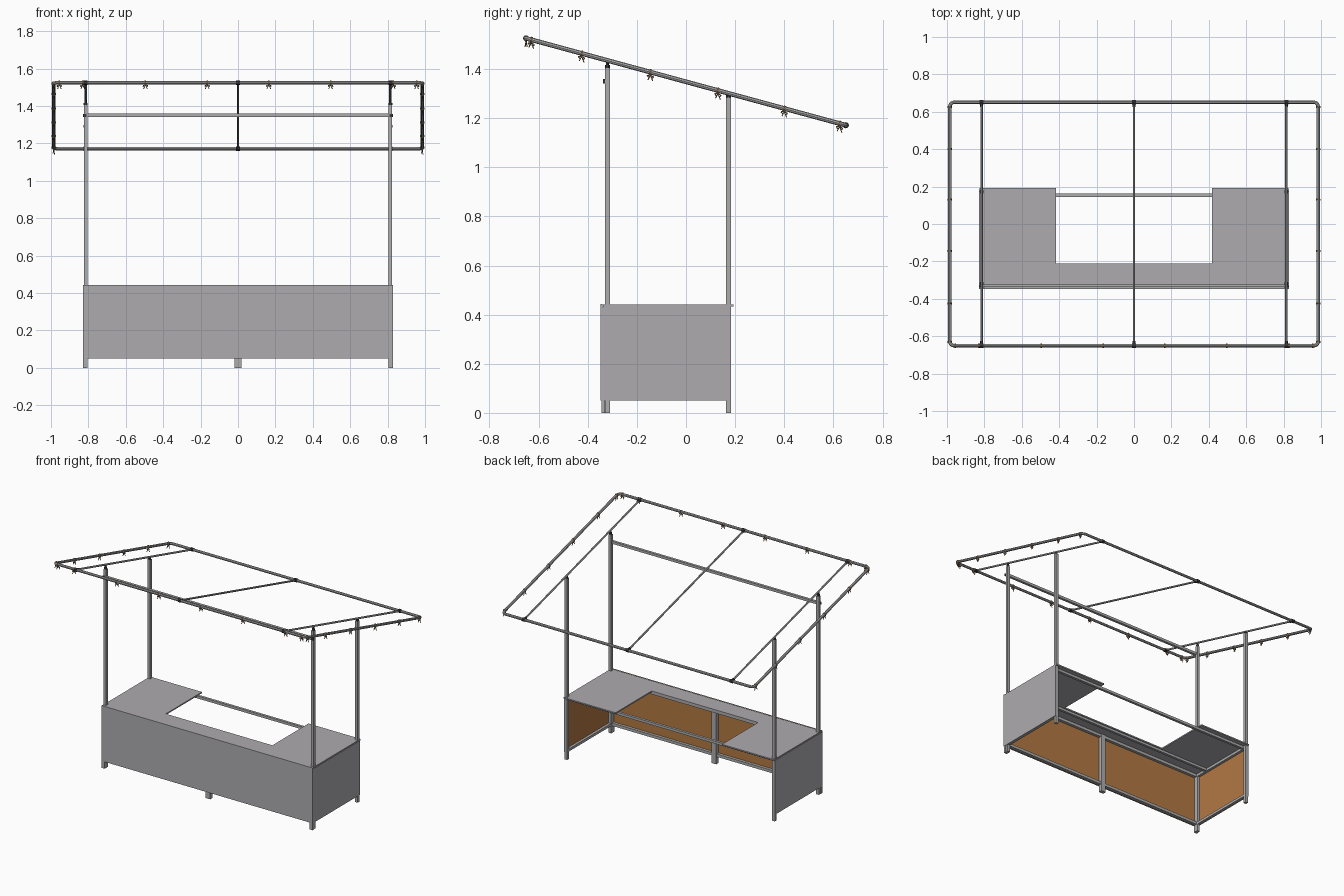
import bpy, bmesh, math
from mathutils import Vector, Matrix

if "Cube" in bpy.data.objects:
    bpy.data.objects.remove(bpy.data.objects["Cube"])


def mat(name, r, g, b):
    m = bpy.data.materials.new(name)
    m.diffuse_color = (r, g, b, 1)
    m.use_nodes = True
    m.node_tree.nodes["Principled BSDF"].inputs["Base Color"].default_value = m.diffuse_color
    return m


GREY = mat("grey_metal", 0.42, 0.42, 0.43)
PANEL = mat("panel_grey", 0.42, 0.41, 0.43)
WOOD = mat("brown_board", 0.45, 0.19, 0.055)
DARK = mat("dark_joint", 0.04, 0.04, 0.045)
ROPE = mat("tan_cord", 0.30, 0.19, 0.10)

SLOPE = -0.355 / 1.306
ANGLE = math.atan(SLOPE)


def roof_z(y):
    return 1.348 + SLOPE * y


def finish(bm, name, *mats):
    me = bpy.data.meshes.new(name)
    bmesh.ops.recalc_face_normals(bm, faces=bm.faces)
    bm.to_mesh(me)
    bm.free()
    ob = bpy.data.objects.new(name, me)
    bpy.context.collection.objects.link(ob)
    for m in mats:
        me.materials.append(m)
    return ob


def box(name, x0, x1, y0, y1, z0, z1, *mats):
    bm = bmesh.new()
    bmesh.ops.create_cube(bm, size=1)
    for v in bm.verts:
        v.co = ((x0 + x1) / 2 + v.co.x * (x1 - x0),
                (y0 + y1) / 2 + v.co.y * (y1 - y0),
                (z0 + z1) / 2 + v.co.z * (z1 - z0))
    return finish(bm, name, *(mats or (GREY,)))


def add_rod(bm, a, b, r, n=10):
    a, b = Vector(a), Vector(b)
    d = b - a
    m = Matrix.Translation((a + b) / 2) @ d.to_track_quat('Z', 'Y').to_matrix().to_4x4()
    bmesh.ops.create_cone(bm, cap_ends=True, segments=n, radius1=r, radius2=r,
                          depth=d.length, matrix=m)


def rod(name, a, b, r, m=GREY, n=12):
    bm = bmesh.new()
    add_rod(bm, a, b, r, n)
    ob = finish(bm, name, m)
    smooth(ob)
    return ob


def smooth(ob):
    bpy.ops.object.select_all(action='DESELECT')
    ob.select_set(True)
    bpy.context.view_layer.objects.active = ob
    bpy.ops.object.shade_smooth_by_angle()


# Counter top: U shape extruded
bm = bmesh.new()
outline = [(-0.826, -0.338), (0.826, -0.338), (0.826, 0.193), (0.418, 0.193),
           (0.418, -0.212), (-0.418, -0.212), (-0.418, 0.193), (-0.826, 0.193)]
face = bm.faces.new([bm.verts.new((x, y, 0.433)) for x, y in outline])
ext = bmesh.ops.extrude_face_region(bm, geom=[face])
bmesh.ops.translate(bm, vec=(0, 0, 0.009),
                    verts=[g for g in ext["geom"] if isinstance(g, bmesh.types.BMVert)])
finish(bm, "counter_top", PANEL)


# Boards: grey outside, brown on the faces turned inward
def paint_inside(ob, direction):
    for p in ob.data.polygons:
        p.material_index = 1 if p.normal.dot(Vector(direction)) > 0.9 else 0


front = box("front_panel", -0.828, 0.828, -0.348, -0.339, 0.05, 0.443, PANEL, WOOD)
paint_inside(front, (0, 1, 0))

for s, side in ((-1, "left"), (1, "right")):
    def sbox(name, xa, xb, *rest):
        return box(side + "_" + name, min(s * xa, s * xb), max(s * xa, s * xb), *rest)
    p = sbox("side_panel", 0.8245, 0.829, -0.338, 0.184, 0.05, 0.434, PANEL, WOOD)
    paint_inside(p, (-s, 0, 0))
    # Posts, legs and side rails
    sbox("front_post", 0.804, 0.8245, -0.33, -0.31, 0, 1.405)
    sbox("back_post", 0.804, 0.8245, 0.163, 0.183, 0, 1.285)
    sbox("front_leg", 0.804, 0.828, -0.345, -0.331, 0, 0.432)
    sbox("side_bottom_rail", 0.806, 0.824, -0.31, 0.163, 0.051, 0.069)
    sbox("side_top_rail", 0.806, 0.824, -0.31, 0.163, 0.414, 0.432)
    # Pins joining posts to the roof
    for y, top, label in ((-0.32, 1.405, "front"), (0.173, 1.285, "back")):
        rod(f"{side}_{label}_post_pin", (s * 0.815, y, top - 0.01),
            (s * 0.815, y, roof_z(y)), 0.006, DARK)
        rod(f"{side}_{label}_post_collar", (s * 0.815, y, top),
            (s * 0.815, y, top + 0.012), 0.010, DARK)
    sbox("bar_clip", 0.810, 0.828, -0.338, -0.33, 1.342, 1.358, DARK)

# Long rails and centre leg
box("front_bottom_rail", -0.804, 0.804, -0.338, -0.318, 0.051, 0.071)
box("front_top_rail", -0.804, 0.804, -0.338, -0.318, 0.412, 0.432)
box("counter_inner_rail", -0.804, 0.804, -0.236, -0.218, 0.415, 0.432)
box("back_rail", -0.806, 0.806, 0.145, 0.163, 0.414, 0.432)
box("centre_leg", -0.018, 0.018, -0.338, -0.312, 0, 0.432)
box("front_cross_bar", -0.812, 0.812, -0.338, -0.32, 1.341, 1.359)

# Roof frame: one closed tube with rounded corners
HX, HY, RC = 0.985, 0.651, 0.025
pts = []
for k, (sx, sy) in enumerate(((1, 1), (-1, 1), (-1, -1), (1, -1))):
    for i in range(6):
        a = math.pi / 2 * (k + i / 5)
        y = sy * (HY - RC) + RC * math.sin(a)
        pts.append((sx * (HX - RC) + RC * math.cos(a), y, roof_z(y)))
cu = bpy.data.curves.new("roof_frame", 'CURVE')
cu.dimensions = '3D'
cu.bevel_depth = 0.0095
cu.bevel_resolution = 2
sp = cu.splines.new('POLY')
sp.points.add(len(pts) - 1)
for p, c in zip(sp.points, pts):
    p.co = (*c, 1)
sp.use_cyclic_u = True
cu.materials.append(GREY)
frame = bpy.data.objects.new("roof_frame", cu)
bpy.context.collection.objects.link(frame)
bpy.context.view_layer.objects.active = frame
frame.select_set(True)
bpy.ops.object.convert(target='MESH')
smooth(bpy.context.view_layer.objects.active)

# Roof crossbars with dark joints at both ends
for x, label in ((-0.815, "left"), (0, "centre"), (0.815, "right")):
    rod(label + "_roof_bar", (x, -HY, roof_z(-HY)), (x, HY, roof_z(HY)), 0.0065)
    for y in (-HY, HY):
        rod(label + "_roof_joint", (x - 0.011, y, roof_z(y)),
            (x + 0.011, y, roof_z(y)), 0.0125, DARK)
        y2 = y * 0.965
        rod(label + "_roof_sleeve", (x, y, roof_z(y)), (x, y2, roof_z(y2)), 0.009, DARK)


# Cord ties: loop round the tube, knot and two hanging tails
def tie(x, y, along_x):
    bm = bmesh.new()
    u = Vector((1, 0, 0)) if along_x else Vector((0, math.cos(ANGLE), math.sin(ANGLE)))
    w = Vector((0, 1, 0)) if along_x else Vector((1, 0, 0))
    c = Vector((x, y, roof_z(y)))
    add_rod(bm, c - u * 0.004, c + u * 0.004, 0.0118)
    k = c - Vector((0, 0, 0.012))
    bmesh.ops.create_icosphere(bm, subdivisions=1, radius=0.005, matrix=Matrix.Translation(k))
    for s in (-1, 1):
        add_rod(bm, k, k + u * s * 0.010 + w * s * 0.004 - Vector((0, 0, 0.022)), 0.0022, 6)
        e = k + u * s * 0.014 - Vector((0, 0, 0.005))
        add_rod(bm, k, e, 0.0022, 6)
        add_rod(bm, e, k + u * s * 0.006 - Vector((0, 0, 0.012)), 0.0022, 6)
    finish(bm, "cord_tie", ROPE)


for x in (-0.955, -0.83, -0.495, -0.165, 0.165, 0.495, 0.83, 0.955):
    tie(x, -HY, True)
for s in (-1, 1):
    for y in (-0.63, -0.425, -0.145, 0.13, 0.40, 0.625):
        tie(s * HX, y, False)
